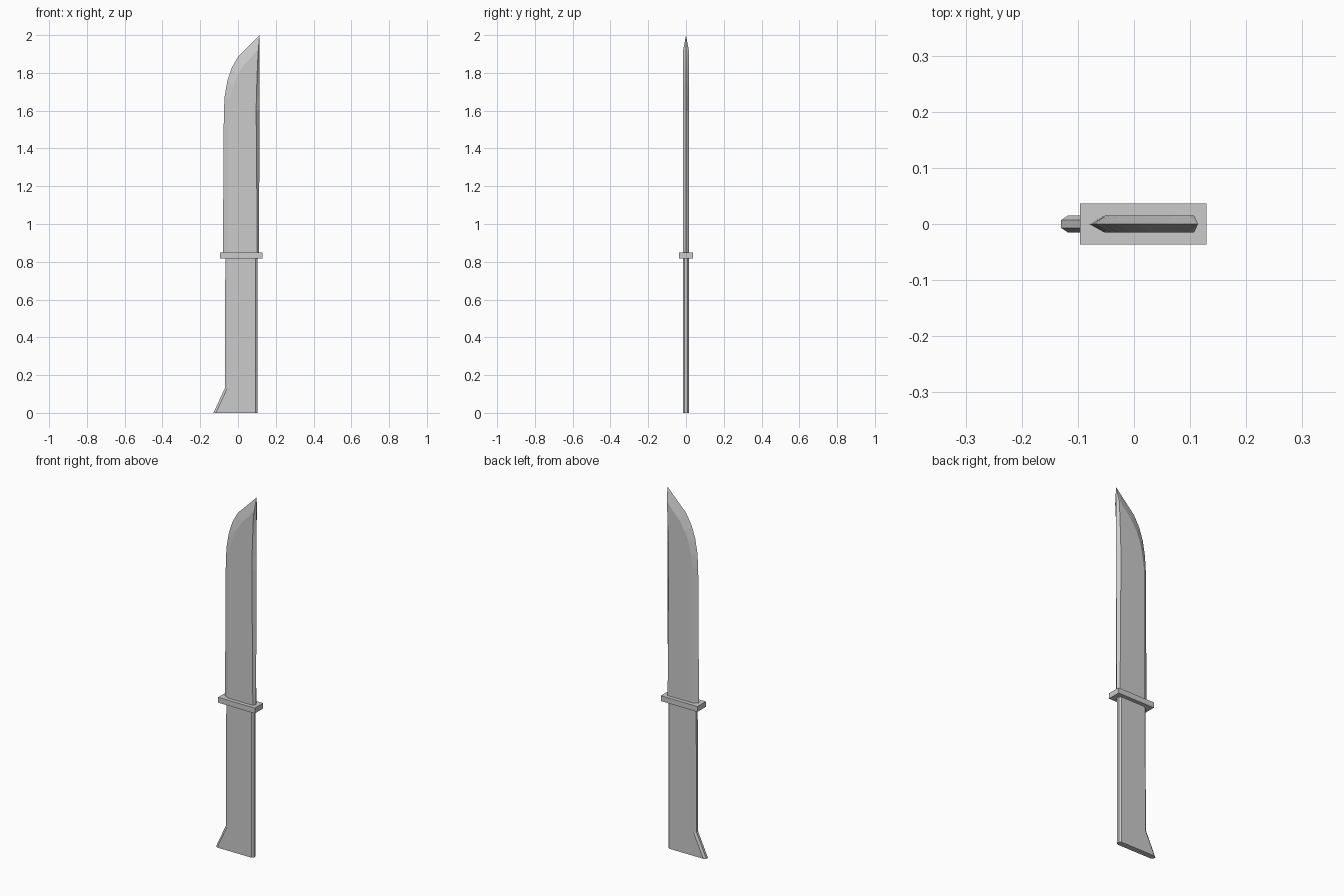
import bpy, bmesh

if "Cube" in bpy.data.objects:
    bpy.data.objects.remove(bpy.data.objects["Cube"])


def loft(name, rings):
    """Skin a stack of equal-sized closed rings and cap both ends."""
    bm = bmesh.new()
    rows = [[bm.verts.new(p) for p in ring] for ring in rings]
    n = len(rows[0])
    for a, b in zip(rows, rows[1:]):
        for i in range(n):
            j = (i + 1) % n
            bm.faces.new((a[i], a[j], b[j], b[i]))
    bm.faces.new(rows[0])
    bm.faces.new(rows[-1])
    bmesh.ops.remove_doubles(bm, verts=bm.verts, dist=1e-5)
    bmesh.ops.recalc_face_normals(bm, faces=bm.faces)
    mesh = bpy.data.meshes.new(name)
    bm.to_mesh(mesh)
    bm.free()
    obj = bpy.data.objects.new(name, mesh)
    bpy.context.collection.objects.link(obj)
    return obj


T = 0.0155  # half thickness of blade and handle

# Handle: slab with chamfered long edges, flared at the butt
def handle_ring(left, z):
    half = [(left, 0.007), (left + 0.013, T), (0.093, T), (0.103, 0.007)]
    return [(x, -y, z) for x, y in half] + [(x, y, z) for x, y in reversed(half)]

loft("handle", [handle_ring(-0.13, 0), handle_ring(-0.07, 0.13),
                handle_ring(-0.067, 0.82)])

# Guard: flat rectangular plate
gx0, gx1, gy = -0.096, 0.129, 0.0365
loft("guard", [[(gx0, -gy, z), (gx1, -gy, z), (gx1, gy, z), (gx0, gy, z)]
               for z in (0.818, 0.848)])

# Blade stations: cutting edge, bevel line, spine line, spine ridge (x, z each)
stations = [
    ((-0.080, 0.84), (-0.052, 0.84), (0.102, 0.84), (0.111, 0.84)),
    ((-0.075, 1.60), (-0.050, 1.60), (0.096, 1.60), (0.114, 1.60)),
    ((-0.070, 1.68), (-0.042, 1.66), (0.097, 1.66), (0.114, 1.68)),
    ((-0.056, 1.76), (-0.027, 1.73), (0.099, 1.73), (0.114, 1.76)),
    ((-0.034, 1.825), (-0.005, 1.785), (0.101, 1.785), (0.114, 1.825)),
    ((0.000, 1.885), (0.030, 1.84), (0.103, 1.84), (0.114, 1.885)),
    ((0.050, 1.935), (0.072, 1.885), (0.105, 1.88), (0.114, 1.935)),
    ((0.085, 1.970), (0.098, 1.917), (0.107, 1.915), (0.114, 1.970)),
]

def blade_ring(edge, bevel, back, ridge):
    return [(edge[0], 0, edge[1]), (bevel[0], -T, bevel[1]), (back[0], -T, back[1]),
            (ridge[0], 0, ridge[1]), (back[0], T, back[1]), (bevel[0], T, bevel[1])]

tip = [(0.114, 0, 2.0)] * 6
rings = [blade_ring(*s) for s in stations]

# The blade ends in a fan of triangles meeting at the point
blade = loft("blade", rings)
bm = bmesh.new()
bm.from_mesh(blade.data)
bm.verts.ensure_lookup_table()
end = max((f for f in bm.faces if len(f.verts) == 6),
          key=lambda f: f.calc_center_median().z)
fan = bmesh.ops.poke(bm, faces=[end])
fan["verts"][0].co = tip[0]
bmesh.ops.recalc_face_normals(bm, faces=bm.faces)
bm.to_mesh(blade.data)
bm.free()
